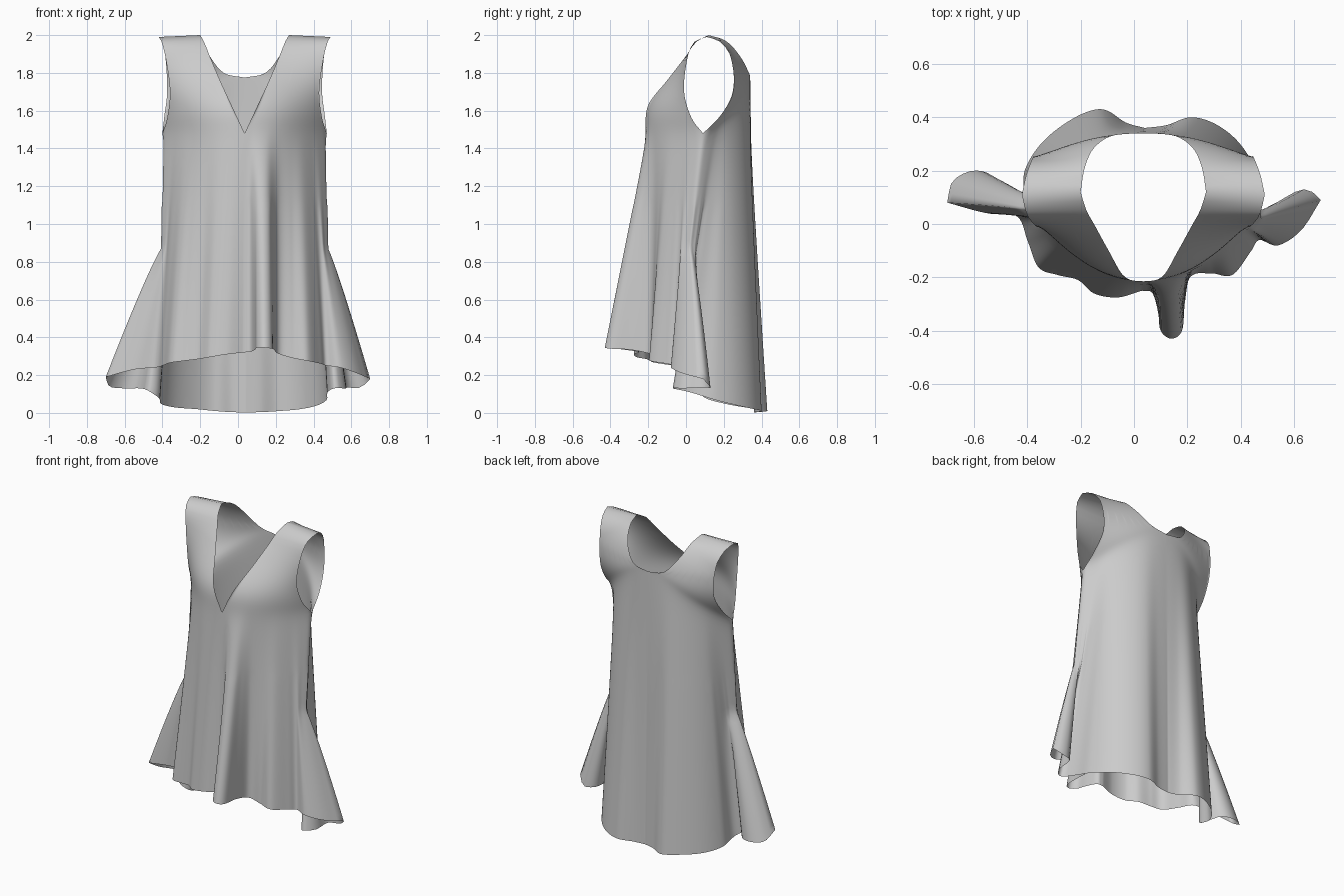
import bpy, bmesh, math
from mathutils import Vector

if "Cube" in bpy.data.objects:
    bpy.data.objects.remove(bpy.data.objects["Cube"])

CX = 0.035                 # garment's own centre line
COLS, UP, DOWN = 80, 20, 36


def spline(keys, t):
    """Smooth curve through rows of (parameter, x, y, z)."""
    pts = [(k[0], Vector(k[1:])) for k in keys]
    n = len(pts)

    def slope(i):
        a, b = pts[max(i - 1, 0)], pts[min(i + 1, n - 1)]
        return (b[1] - a[1]) / (b[0] - a[0])
    i = 0
    while i < n - 2 and t > pts[i + 1][0]:
        i += 1
    (t0, p0), (t1, p1) = pts[i], pts[i + 1]
    d = t1 - t0
    s = (t - t0) / d
    return ((2*s**3 - 3*s**2 + 1) * p0 + (s**3 - 2*s**2 + s) * d * slope(i)
            + (3*s**2 - 2*s**3) * p1 + (s**3 - s**2) * d * slope(i + 1))


# Neckline and armhole edges: height parameter, half width, y, z
front_neck = [(0, 0, -.215, 1.48), (.28, .07, -.20, 1.63), (.5, .13, -.10, 1.76),
              (.78, .185, .0, 1.89), (.9, .215, .055, 1.965), (1, .235, .12, 2.0)]
front_arm = [(0, .435, .09, 1.48), (.2, .41, .03, 1.56), (.45, .395, -.01, 1.7),
             (.78, .42, .01, 1.89), (.9, .44, .045, 1.965), (1, .455, .11, 1.99)]
back_neck = [(0, 0, .34, 1.775), (.3, .11, .333, 1.80), (.6, .185, .285, 1.89),
             (.82, .22, .21, 1.97), (1, .235, .12, 2.0)]
back_arm = [(0, .435, .09, 1.48), (.2, .425, .18, 1.57), (.45, .41, .25, 1.7),
            (.78, .42, .235, 1.89), (.9, .44, .18, 1.965), (1, .455, .11, 1.99)]

# Hem folds from centre to side seam: column fraction, x, y, z
hem_front_right = [
    (0, .03, -.25, .32), (.06, .07, -.26, .325), (.10, .09, -.33, .335),
    (.16, .10, -.40, .345), (.22, .14, -.43, .345), (.28, .18, -.40, .34),
    (.34, .19, -.30, .335), (.42, .21, -.20, .315), (.56, .29, -.185, .29),
    (.68, .37, -.19, .275), (.78, .44, -.10, .26), (.84, .47, -.06, .25),
    (.90, .54, -.08, .24), (.96, .63, -.02, .21), (1, .70, .09, .18)]
hem_front_left = [
    (0, .03, -.25, .32), (.14, -.06, -.275, .31), (.30, -.15, -.26, .295),
    (.44, -.21, -.21, .285), (.58, -.29, -.19, .275), (.70, -.36, -.16, .265),
    (.79, -.40, -.06, .25), (.86, -.44, .03, .24), (.92, -.55, .04, .23),
    (1, -.70, .08, .19)]
hem_back_right = [
    (0, .04, .36, .003), (.17, .12, .37, .004), (.36, .22, .40, .01),
    (.54, .33, .36, .02), (.68, .42, .27, .04), (.77, .47, .15, .07),
    (.83, .475, .02, .11), (.87, .51, -.07, .13), (.91, .57, -.01, .13),
    (.95, .58, .10, .135), (.98, .65, .13, .135), (1, .70, .09, .18)]
hem_back_left = [
    (0, .04, .36, .003), (.17, -.03, .38, .004), (.36, -.12, .43, .01),
    (.50, -.22, .40, .02), (.64, -.34, .31, .03), (.75, -.41, .20, .05),
    (.81, -.42, .10, .08), (.85, -.48, .08, .12), (.88, -.52, .17, .13),
    (.93, -.60, .20, .13), (.97, -.68, .16, .14), (1, -.70, .08, .19)]


def upper(neck, arm, side, f, v, power):
    """Point on the yoke: bowed across the chest, straight at the shoulder."""
    n, a = spline(neck, v), spline(arm, v)
    fy = (1 - v) * f ** power + v * f
    fz = (1 - v) * f ** 1.3 + v * f
    return Vector((CX + side * (n.x + (a.x - n.x) * f),
                   n.y + (a.y - n.y) * fy, n.z + (a.z - n.z) * fz))


def lower(top, hem, side, t):
    """Point on the skirt: hangs straight, side flares open only below the hip."""
    base = hem.copy()
    excess = max(0, abs(hem.x - CX) - .45)
    if excess:
        seam_y = -.06 if side > 0 else .02
        base.x = CX + side * .45
        base.y += (seam_y - base.y) * min(1, excess / .1)
    p = top.lerp(base, t)
    g = min(1, max(0, (.87 - p.z) / (.87 - hem.z)))
    return p + (hem - base) * g ** .9


def add_panel(bm, neck, arm, hem, side, power):
    grid = []
    for c in range(COLS + 1):
        f = c / COLS
        h = spline(hem, f)
        col = [upper(neck, arm, side, f, 1 - r / UP, power) for r in range(UP + 1)]
        col += [lower(col[-1], h, side, r / DOWN) for r in range(1, DOWN + 1)]
        grid.append([bm.verts.new(p) for p in col])
    for a, b in zip(grid, grid[1:]):
        for r in range(UP + DOWN):
            bm.faces.new((a[r], a[r + 1], b[r + 1], b[r]))


# Four cloth panels sewn into one sleeveless top
bm = bmesh.new()
add_panel(bm, front_neck, front_arm, hem_front_right, 1, 2.1)
add_panel(bm, front_neck, front_arm, hem_front_left, -1, 2.1)
add_panel(bm, back_neck, back_arm, hem_back_right, 1, 2.6)
add_panel(bm, back_neck, back_arm, hem_back_left, -1, 2.6)
bmesh.ops.remove_doubles(bm, verts=bm.verts, dist=.0005)
bmesh.ops.recalc_face_normals(bm, faces=bm.faces)

# Relax the yoke line so the cloth flows from chest to skirt
relax = [v for v in bm.verts if not v.is_boundary and 1.1 < v.co.z < 1.8]
for _ in range(12):
    bmesh.ops.smooth_vert(bm, verts=relax, factor=.5,
                          use_axis_x=True, use_axis_y=True, use_axis_z=True)
mesh = bpy.data.meshes.new("sleeveless_top")
bm.to_mesh(mesh)
bm.free()
mesh.shade_smooth()
top = bpy.data.objects.new("sleeveless_top", mesh)
bpy.context.collection.objects.link(top)
